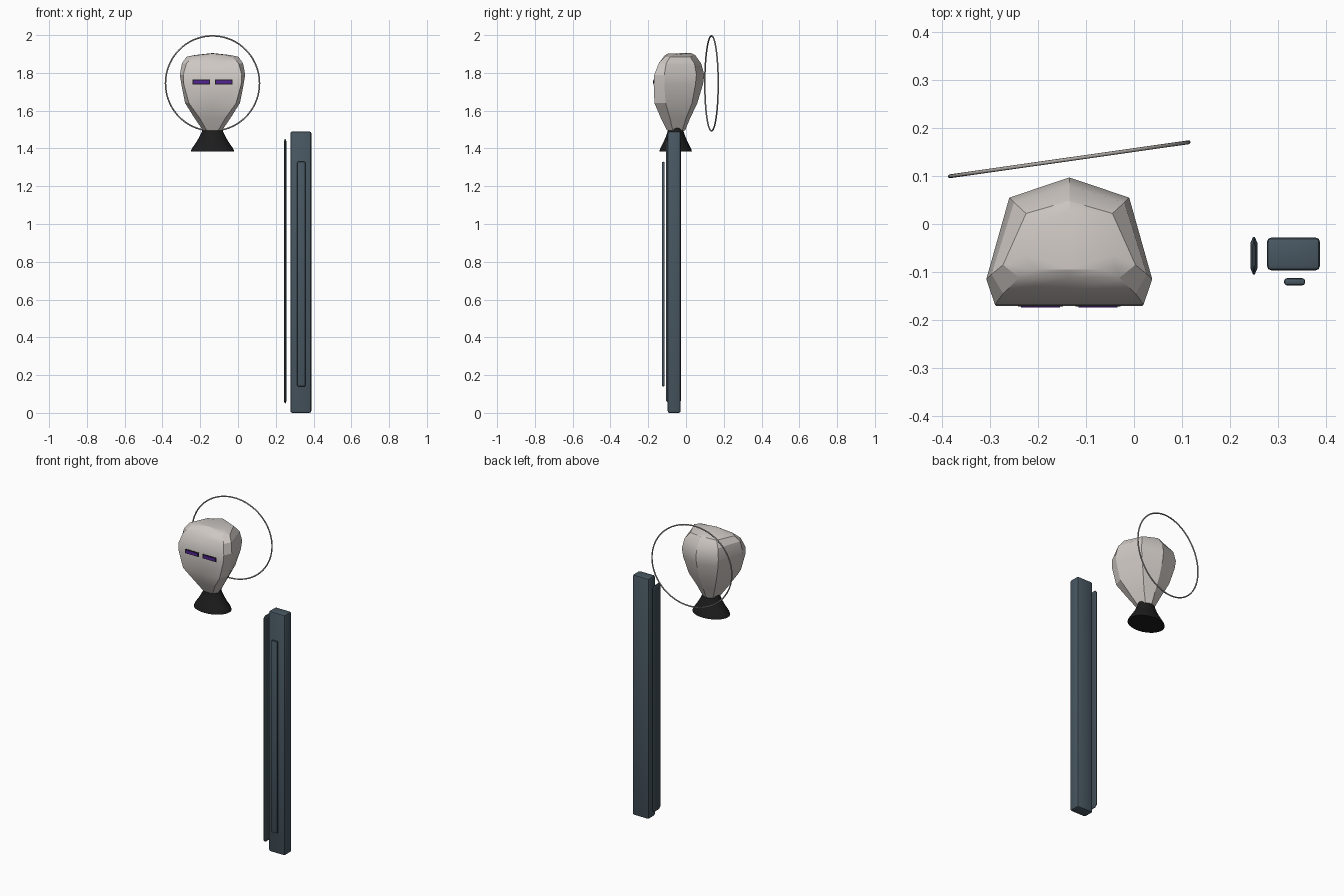
import bpy, bmesh, math

if "Cube" in bpy.data.objects:
    bpy.data.objects.remove(bpy.data.objects["Cube"])


def material(name, rgb):
    m = bpy.data.materials.new(name)
    m.diffuse_color = (*rgb, 1)
    m.use_nodes = True
    m.node_tree.nodes["Principled BSDF"].inputs["Base Color"].default_value = m.diffuse_color
    return m


BONE = material("warm pale metal", (0.62, 0.58, 0.55))
RING = material("ring metal", (0.42, 0.40, 0.38))
BLACK = material("soft black", (0.012, 0.012, 0.012))
SLATE = material("slate blue", (0.065, 0.095, 0.12))
DARK_SLATE = material("dark slate", (0.05, 0.072, 0.09))
PURPLE = material("glowing purple", (0.09, 0.015, 0.33))
CX = -0.135  # centre line of head, neck and ring


def finish(name, bm, mat, angle=None):
    bmesh.ops.recalc_face_normals(bm, faces=bm.faces)
    me = bpy.data.meshes.new(name)
    bm.to_mesh(me)
    bm.free()
    me.materials.append(mat)
    ob = bpy.data.objects.new(name, me)
    bpy.context.collection.objects.link(ob)
    if angle:
        bpy.ops.object.select_all(action='DESELECT')
        ob.select_set(True)
        bpy.context.view_layer.objects.active = ob
        bpy.ops.object.shade_smooth_by_angle(angle=math.radians(angle))
    return ob


def loft(name, rings, mat, angle=None):
    """Skin a stack of closed rings and cap both ends."""
    bm = bmesh.new()
    vs = [[bm.verts.new(p) for p in r] for r in rings]
    n = len(rings[0])
    for a, b in zip(vs, vs[1:]):
        for i in range(n):
            j = (i + 1) % n
            bm.faces.new((a[i], a[j], b[j], b[i]))
    bm.faces.new(vs[0])
    bm.faces.new(vs[-1])
    return finish(name, bm, mat, angle)


def box(name, lo, hi, mat, bevel=0):
    bm = bmesh.new()
    bmesh.ops.create_cube(bm, size=1)
    for v in bm.verts:
        v.co = [(a + b) / 2 + c * (b - a) for a, b, c in zip(lo, hi, v.co)]
    if bevel:
        bmesh.ops.bevel(bm, geom=list(bm.edges), offset=bevel, segments=2,
                        profile=0.5, affect='EDGES')
    return finish(name, bm, mat, 30 if bevel else None)


# Faceted head: z, front half/y, widest half/y, back half/y, rear ridge y
sections = [
    (1.495, .030, -.100, .050, -.070, .035, -.020, -.005),
    (1.560, .068, -.133, .095, -.085, .062, .000, .022),
    (1.640, .125, -.167, .145, -.108, .095, .032, .060),
    (1.740, .152, -.171, .165, -.115, .120, .050, .090),
    (1.790, .155, -.168, .173, -.115, .125, .055, .097),
    (1.850, .138, -.145, .162, -.105, .115, .045, .080),
    (1.885, .105, -.112, .138, -.085, .090, .022, .048),
    (1.895, .070, -.095, .090, -.065, .060, .005, .028),
]
rings = []
for z, fw, fy, ww, wy, bw, by, ry in sections:
    crown = 0.010 if z > 1.87 else 0
    side = [(fw, fy), (ww, wy), (bw, by)]
    rings.append([(CX, fy, z + crown * 0.8)]
                 + [(CX + x, y, z) for x, y in side]
                 + [(CX, ry, z + crown)]
                 + [(CX - x, y, z) for x, y in reversed(side)])
loft("head", rings, BONE, 24)

# Eye slits: dark frame with a purple strip
for side, s in (("left", -1), ("right", 1)):
    x = CX + s * 0.060
    box(side + "_eye_frame", (x - .047, -.1725, 1.738), (x + .047, -.166, 1.764), BLACK)
    box(side + "_eye", (x - .041, -.1745, 1.743), (x + .041, -.168, 1.759), PURPLE)

# Flared oval neck
loft("neck", [[(CX + r * math.cos(t * math.tau / 32),
                -.055 + r * .75 * math.sin(t * math.tau / 32), z)
               for t in range(32)]
              for z, r in ((1.385, .115), (1.40, .109), (1.43, .088),
                           (1.46, .070), (1.49, .056), (1.515, .050))], BLACK, 40)

# Thin ring standing behind the head, turned slightly
bm = bmesh.new()
N, M, R, r = 72, 8, 0.2515, 0.004
turn = math.radians(8.1)
grid = []
for i in range(N):
    a = i * math.tau / N
    row = []
    for j in range(M):
        b = j * math.tau / M
        d, y = R + r * math.cos(b), r * math.sin(b)
        x = d * math.cos(a)
        row.append(bm.verts.new((CX + x * math.cos(turn) - y * math.sin(turn),
                                 .135 + x * math.sin(turn) + y * math.cos(turn),
                                 1.7445 + d * math.sin(a))))
    grid.append(row)
for i in range(N):
    for j in range(M):
        k, l = (i + 1) % N, (j + 1) % M
        bm.faces.new((grid[i][j], grid[k][j], grid[k][l], grid[i][l]))
finish("halo_ring", bm, RING, 60)

# Tall pillar with a raised strip in front
box("pillar", (.277, -.097, 0), (.388, -.028, 1.49), SLATE, .010)
box("front_strip", (.313, -.128, .14), (.357, -.113, 1.33), SLATE, .006)

# Thin blade beside the pillar, edges and ends tapered
outline = [(.007, -.027), (.007, .027), (.002, .039), (-.002, .039),
           (-.007, .027), (-.007, -.027), (-.002, -.039), (.002, -.039)]
loft("side_blade", [[(.250 + x * k, -.066 + y * q, z) for x, y in outline]
                    for z, k, q in ((.05, .3, .7), (.064, 1, 1),
                                    (1.436, 1, 1), (1.45, .3, .7))], DARK_SLATE)
